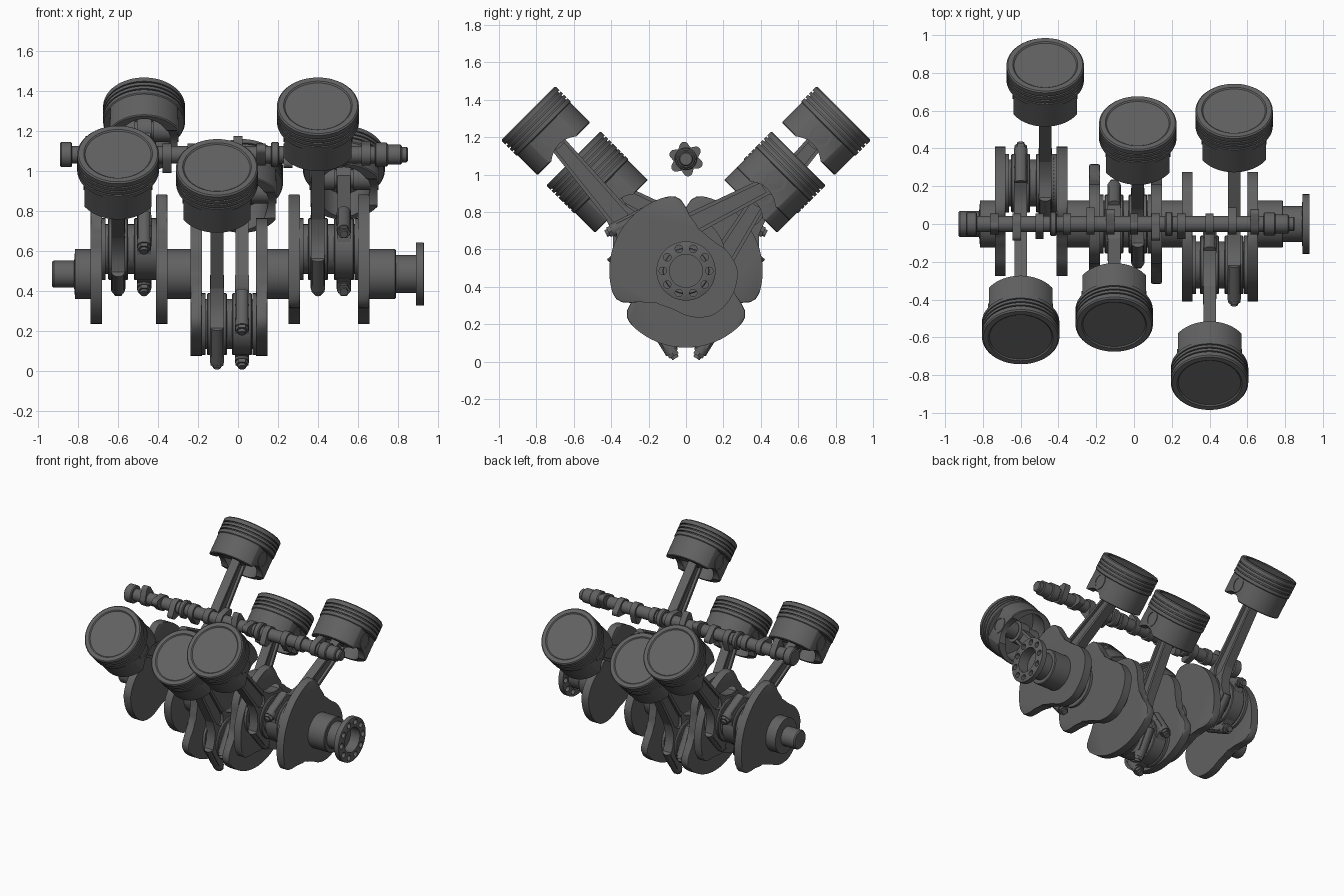
import bpy, bmesh
from math import sin, cos, pi, radians, atan2, sqrt
from mathutils import Matrix, Vector

if "Cube" in bpy.data.objects:
    bpy.data.objects.remove(bpy.data.objects["Cube"])

CZ, THROW, ROD = 0.485, 0.25, 0.78          # crank axis height, throw radius, rod length
X_AXIS = Matrix.Rotation(pi / 2, 4, 'Y')    # turns local z into x
ID = Matrix.Identity(4)

steel = bpy.data.materials.new("dark_steel")
steel.diffuse_color = (0.12, 0.12, 0.12, 1)
steel.use_nodes = True
steel.node_tree.nodes["Principled BSDF"].inputs["Base Color"].default_value = steel.diffuse_color


def place(x, y, z, a=0.0):
    return Matrix.Translation((x, y, z)) @ Matrix.Rotation(a, 4, 'X')


def lathe(bm, prof, M, closed=False, n=48):
    """Spin (radius, height) points about local z."""
    rings = [[bm.verts.new(M @ Vector((r * cos(2 * pi * i / n), r * sin(2 * pi * i / n), h)))
              for i in range(n)] for r, h in prof]
    pairs = list(zip(rings, rings[1:] + rings[:1]))
    for a, b in (pairs if closed else pairs[:-1]):
        for i in range(n):
            j = (i + 1) % n
            bm.faces.new((a[i], a[j], b[j], b[i]))
    if not closed:
        bm.faces.new(rings[0])
        bm.faces.new(rings[-1])


def cyl(bm, r, a, b, M, n=32):
    lathe(bm, [(r, a), (r, b)], M, n=n)


def prism(bm, pts, x0, x1, M, bevel=0.0):
    """Extrude (y, z) outline along local x."""
    a = [bm.verts.new(M @ Vector((x0, y, z))) for y, z in pts]
    b = [bm.verts.new(M @ Vector((x1, y, z))) for y, z in pts]
    caps = [bm.faces.new(a), bm.faces.new(b)]
    for i in range(len(a)):
        j = (i + 1) % len(a)
        bm.faces.new((a[i], a[j], b[j], b[i]))
    if bevel:
        bmesh.ops.bevel(bm, geom=[e for f in caps for e in f.edges], offset=bevel,
                        segments=2, affect='EDGES', profile=0.5)


def box(bm, x0, x1, y0, y1, z0, z1, M, bevel=0.0):
    prism(bm, [(y0, z0), (y1, z0), (y1, z1), (y0, z1)], x0, x1, M, bevel)


def finish(bm, name, M=ID):
    bmesh.ops.recalc_face_normals(bm, faces=bm.faces)
    me = bpy.data.meshes.new(name)
    bm.to_mesh(me)
    bm.free()
    me.materials.append(steel)
    return add(me, name, M)


def add(me, name, M):
    ob = bpy.data.objects.new(name, me)
    ob.matrix_world = M
    bpy.context.collection.objects.link(ob)
    return ob


def smooth(ob):
    ob.data.shade_smooth()
    ob.data.set_sharp_from_angle(angle=radians(35))


def cut(ob, bm):
    """Subtract a closed shape and drop the cutter."""
    cutter = finish(bm, "cutter")
    mod = ob.modifiers.new("cut", 'BOOLEAN')
    mod.operation, mod.solver, mod.object = 'DIFFERENCE', 'EXACT', cutter
    bpy.context.view_layer.objects.active = ob
    bpy.ops.object.modifier_apply(modifier=mod.name)
    bpy.data.objects.remove(cutter)


# Crank web outline: wide fan on the pin side, rounded heel opposite
FAN = [(0, .41), (50, .41), (56, .39), (61, .33), (66, .265), (75, .235), (95, .215),
       (108, .22), (125, .245), (150, .277), (180, .28)]


def fan_radius(d):
    for (a, ra), (b, rb) in zip(FAN, FAN[1:]):
        if a <= d <= b:
            return ra + (rb - ra) * (d - a) / (b - a)


radii = [fan_radius(min(d, 360 - d)) for d in range(0, 360, 4)]
radii = [(radii[i - 1] + 2 * r + radii[(i + 1) % 90]) / 4 for i, r in enumerate(radii)]
WEB = [(r * sin(radians(4 * i)), r * cos(radians(4 * i))) for i, r in enumerate(radii)]

# Throws: (start x, end x, pin angle about x, x of the two rods)
THROWS = [(-.68, -.41, radians(-60), (-.60, -.47)),
          (-.18, .09, pi, (-.105, .02)),
          (.31, .60, radians(60), (.40, .53))]

# Crankshaft: nose, main journals, webs and pins
bm = bmesh.new()
axis = place(0, 0, CZ) @ X_AXIS
lathe(bm, [(.062, -.93), (.068, -.922), (.068, -.82), (.125, -.815), (.125, -.72)], axis)
cyl(bm, .125, -.37, -.22, axis, 48)
cyl(bm, .125, .13, .28, axis, 48)
lathe(bm, [(.125, .63), (.125, .785), (.12, .79), (.095, .79), (.095, .855)], axis)
for x0, x1, a, _ in THROWS:
    M = place(0, 0, CZ, a)
    for w in (x0 - .057, x1):
        prism(bm, WEB, w, w + .057, M, .008)
    pin = M @ Matrix.Translation((0, 0, THROW)) @ X_AXIS
    cyl(bm, .125, x0 - .01, x1 + .01, pin, 48)
    cyl(bm, .155, x0 - .01, x0 + .018, pin, 48)
    cyl(bm, .155, x1 - .018, x1 + .01, pin, 48)
smooth(finish(bm, "crankshaft"))

# Rear flange with centre bore and bolt holes
bm = bmesh.new()
lathe(bm, [(.088, .85), (.095, .85), (.095, .89), (.158, .892), (.158, .928), (.155, .93),
           (.088, .93)], axis, closed=True)
flange = finish(bm, "crank_flange")
bm = bmesh.new()
for k in range(10):
    a = 2 * pi * k / 10
    cyl(bm, .02, .88, .95, place(0, .124 * cos(a), CZ + .124 * sin(a)) @ X_AXIS, 16)
cut(flange, bm)
smooth(flange)

# Camshaft: shaft, journals and twelve lobes
bm = bmesh.new()
cam = place(0, 0, 1.083)
cyl(bm, .043, -.86, .80, cam @ X_AXIS)
for x0, x1, r in [(-.89, -.83, .063), (-.445, -.41, .063), (.165, .205, .063),
                  (.685, .75, .06), (.74, .82, .05), (.81, .85, .038)]:
    lathe(bm, [(r - .006, x0), (r, x0 + .006), (r, x1 - .006), (r - .006, x1)], cam @ X_AXIS, n=32)
lobe = []
for i in range(36):
    t = 2 * pi * i / 36
    nose = .068 * cos(t) + .025 > .055
    r = .025 if nose else .055
    lobe.append((r * sin(t), r * cos(t) + (.068 if nose else 0)))
for i, x in enumerate([-.74, -.62, -.5, -.355, -.23, -.125, 0, .115, .25, .4, .52, .64]):
    prism(bm, lobe, x - .022, x + .022, cam @ Matrix.Rotation(i * radians(60) + .15, 4, 'X'))
smooth(finish(bm, "camshaft"))

# Piston master, origin at the gudgeon pin: dished crown, three grooves, skirt
bm = bmesh.new()
prof = [(.165, .169), (.172, .175), (.198, .175), (.205, .168)]
for g in (.142, .116, .090):
    prof += [(.205, g), (.194, g), (.194, g - .008), (.205, g - .008)]
prof += [(.205, .06), (.2, .055), (.2, -.09), (.195, -.095)]
lathe(bm, prof, ID, n=64)
piston = finish(bm, "piston")
bm = bmesh.new()                                     # flat pockets beside the pin
for s in (-1, 1):
    x = sorted((s * .168, s * .3))
    box(bm, x[0], x[1], -.3, .3, -.2, .052, ID)
cut(piston, bm)
bm = bmesh.new()                                     # hollow underside
cyl(bm, .175, -.3, .07, Matrix.Scale(.75, 4, (1, 0, 0)), 48)
cut(piston, bm)
bm = bmesh.new()                                     # arched skirt sides
cyl(bm, .14, -.4, .4, place(0, 0, -.2) @ X_AXIS, 48)
cut(piston, bm)
smooth(piston)

# Gudgeon pin and its bosses
bm = bmesh.new()
lathe(bm, [(.03, -.16), (.044, -.16), (.044, .16), (.03, .16)], X_AXIS, closed=True)
for a, b in ((-.172, -.045), (.045, .172)):
    lathe(bm, [(.044, a), (.058, a), (.058, b), (.044, b)], X_AXIS, closed=True)
wrist = finish(bm, "piston_pin")
smooth(wrist)

# Connecting rod master, origin at the crank pin, pointing along z
bm = bmesh.new()
lathe(bm, [(.12, -.05), (.15, -.05), (.155, -.045), (.155, .045), (.15, .05), (.12, .05)],
      X_AXIS, closed=True)
lathe(bm, [(.043, -.036), (.075, -.036), (.075, .036), (.043, .036)],
      Matrix.Translation((0, 0, ROD)) @ X_AXIS, closed=True, n=32)
prism(bm, [(-.06, .13), (.06, .13), (.042, .73), (-.042, .73)], -.014, .014, ID)
for s in (-1, 1):
    prism(bm, [(s * .066, .13), (s * .044, .13), (s * .028, .73), (s * .046, .73)], -.033, .033, ID)
    prism(bm, [(s * .185, .0), (s * .185, .075), (s * .13, .115), (s * .085, .17), (s * .064, .25),
               (s * .04, .2), (s * .02, .165), (0, .155), (0, .13), (s * .09, .09), (s * .125, 0)],
          -.034, .034, ID)
    prism(bm, [(s * .185, -.004), (s * .185, -.08), (s * .15, -.1), (s * .1, -.12), (s * .1, -.08),
               (s * .125, -.004)], -.034, .034, ID)
    bolt = Matrix.Translation((0, s * .162, 0))
    cyl(bm, .036, -.12, .085, bolt, 20)
    cyl(bm, .033, -.14, -.12, bolt, 6)
    cyl(bm, .02, -.155, -.14, bolt, 16)
rod = finish(bm, "connecting_rod")
smooth(rod)

# Six cylinders in a ninety degree V
for t, (_, _, a, xs) in enumerate(THROWS):
    py, pz = -THROW * sin(a), THROW * cos(a)
    for side, x in zip((-1, 1), xs):
        along = (side * py + pz) / sqrt(2)
        across = (side * pz - py) / sqrt(2)
        d = along + sqrt(ROD ** 2 - across ** 2)
        wy, wz = side * d / sqrt(2), d / sqrt(2)
        tag = f"{t + 1}_{'front' if side < 0 else 'back'}"
        MP = place(x, wy, CZ + wz, -side * pi / 4)
        add(piston.data, "piston_" + tag, MP)
        add(wrist.data, "piston_pin_" + tag, MP)
        add(rod.data, "connecting_rod_" + tag,
            place(x, py, CZ + pz, atan2(-(wy - py), wz - pz)))
for master in (piston, wrist, rod):
    bpy.data.objects.remove(master)
